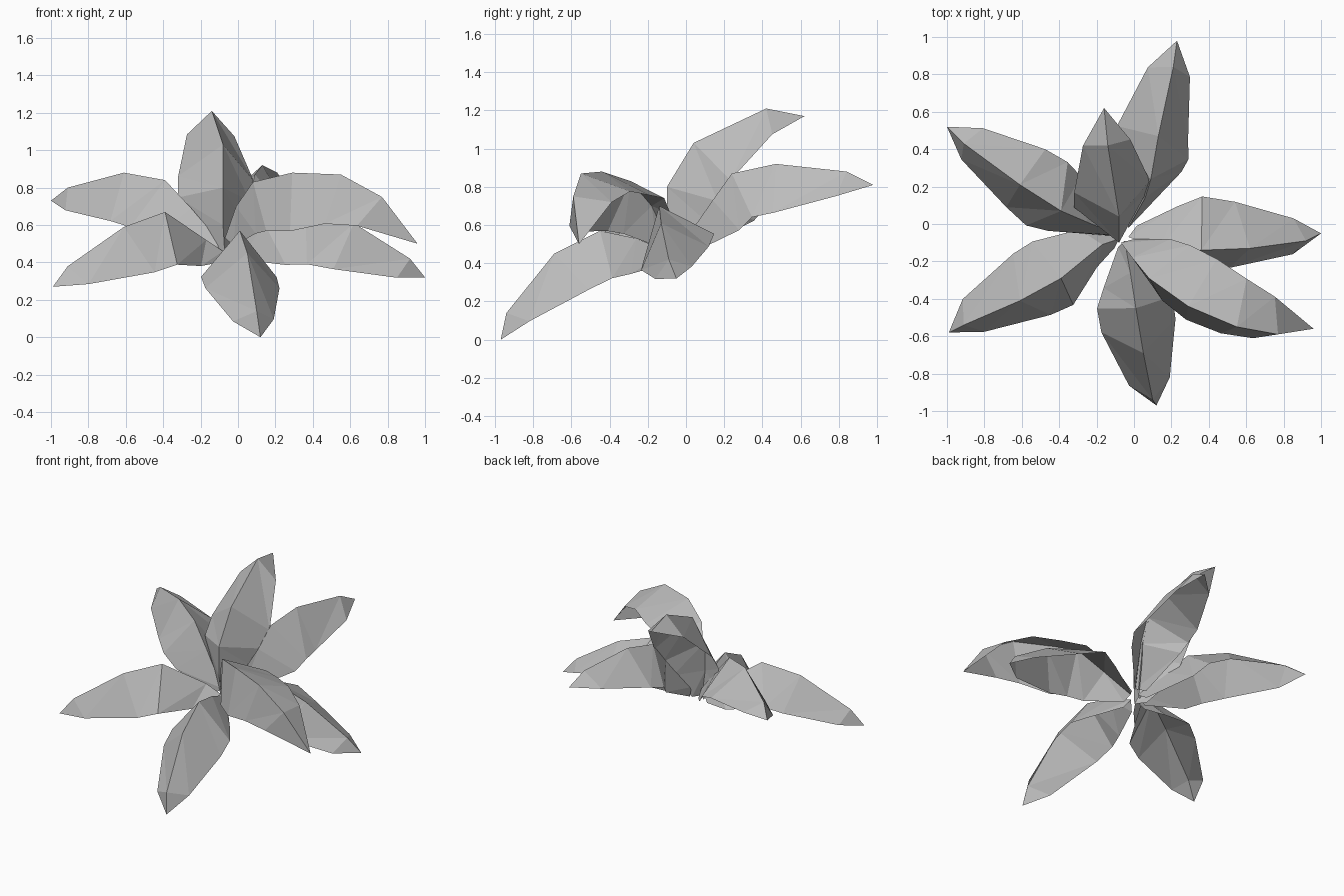
import bpy
import bmesh
from mathutils import Vector

cube = bpy.data.objects.get("Cube")
if cube:
    bpy.data.objects.remove(cube, do_unlink=True)

# One plain grey for the whole plant
grey = bpy.data.materials.new("leaf_grey")
grey.use_nodes = True
grey.diffuse_color = (0.5, 0.5, 0.5, 1)
grey.node_tree.nodes["Principled BSDF"].inputs["Base Color"].default_value = (0.5, 0.5, 0.5, 1)

# Leaf section along its length: position, half width, drop of the edges below the ridge
SECTION = [(0, .04, .07), (.14, .15, .19), (.32, .205, .25), (.53, .205, .245), (.87, .12, .12), (1, 0, 0)]


def section_at(t):
    """Half width and edge drop at a fraction of the leaf length."""
    for (t0, w0, d0), (t1, w1, d1) in zip(SECTION, SECTION[1:]):
        if t <= t1:
            k = (t - t0) / (t1 - t0)
            return w0 + (w1 - w0) * k, d0 + (d1 - d0) * k
    return 0, 0


def leaf(name, across, *ridge):
    """Folded leaf: a ridge path with two sloping sides; across points to its left edge."""
    ridge = [Vector(p) for p in ridge]
    steps = [b - a for a, b in zip(ridge, ridge[1:])]
    total = sum(s.length for s in steps)
    bm = bmesh.new()
    rows, run = [], 0
    for i, point in enumerate(ridge[:-1]):
        before = steps[max(i - 1, 0)].normalized()
        tangent = (before + steps[i].normalized()).normalized()
        side = Vector(across)
        side = (side - tangent * side.dot(tangent)).normalized()
        normal = tangent.cross(side)
        width, drop = section_at(run / total)
        middle = point - normal * drop
        rows.append([bm.verts.new(p) for p in (middle - side * width, point, middle + side * width)])
        run += steps[i].length
    # Two sloping sides
    for a, b in zip(rows, rows[1:]):
        for j in range(2):
            bm.faces.new((a[j], b[j], b[j + 1]))
            bm.faces.new((a[j], b[j + 1], a[j + 1]))
    # Pointed tip
    tip = bm.verts.new(ridge[-1])
    for j in range(2):
        bm.faces.new((rows[-1][j], tip, rows[-1][j + 1]))
    mesh = bpy.data.meshes.new(name)
    bm.to_mesh(mesh)
    bm.free()
    mesh.materials.append(grey)
    obj = bpy.data.objects.new(name, mesh)
    bpy.context.collection.objects.link(obj)


# Seven leaves, each from the centre out to its tip
leaf("back_leaf", (-.39, .09, .06), (-.03, -.02, .5), (.06, .14, .73), (.09, .24, .87),
     (.13, .47, .92), (.21, .84, .88), (.23, .98, .81))
leaf("upright_leaf", (-.39, -.08, .01), (-.07, -.08, .43), (-.08, -.1, .6), (-.08, -.1, .8),
     (-.08, .04, 1.03), (-.14, .42, 1.21), (-.16, .62, 1.17))
leaf("back_right_leaf", (-.18, -.34, -.08), (-.08, -.06, .49), (-.25, .01, .69), (-.39, .07, .84),
     (-.61, .21, .88), (-.91, .43, .8), (-1, .52, .73))
leaf("front_right_leaf", (.2, -.31, -.07), (-.08, -.08, .46), (-.17, -.11, .52), (-.39, -.29, .67),
     (-.61, -.41, .59), (-.91, -.54, .38), (-.99, -.58, .27))
leaf("front_leaf", (.39, .07, 0), (-.05, -.09, .46), (-.02, -.26, .53), (.01, -.45, .57),
     (.05, -.69, .45), (.1, -.94, .14), (.12, -.97, 0))
leaf("front_left_leaf", (.13, .26, .15), (-.07, -.1, .53), (-.01, -.18, .7), (.08, -.29, .83),
     (.29, -.44, .88), (.55, -.55, .87), (.77, -.59, .75), (.96, -.56, .5))
leaf("left_leaf", (-.03, .37, .16), (-.03, -.07, .48), (.14, -.13, .61), (.36, -.14, .7),
     (.62, -.13, .61), (.92, -.09, .42), (1, -.05, .32))
